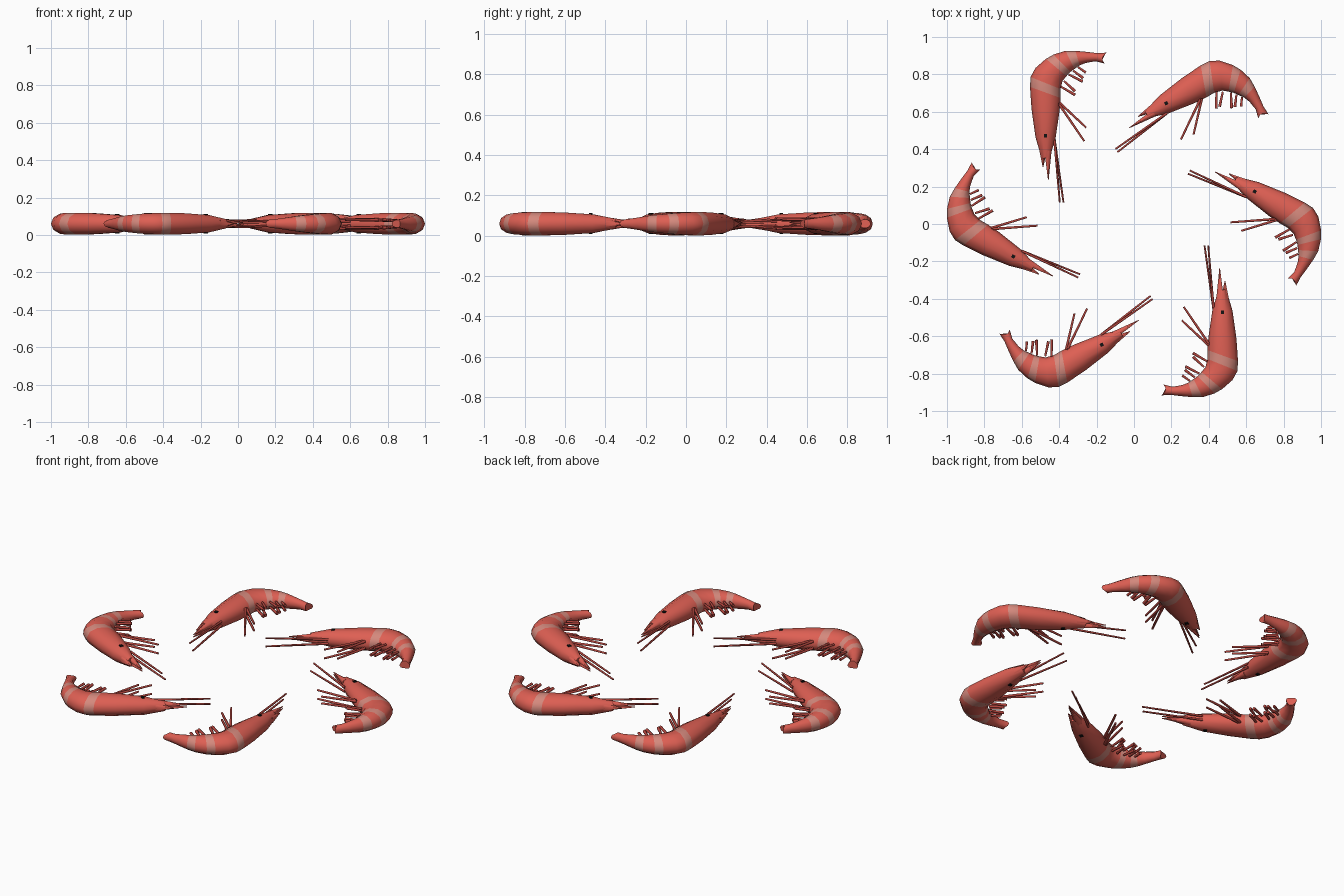
import bpy, bmesh, math
from mathutils import Vector, Matrix

if "Cube" in bpy.data.objects:
    bpy.data.objects.remove(bpy.data.objects["Cube"])

ZC = 0.06  # height of the midline of every shrimp


def material(name, rgb):
    m = bpy.data.materials.new(name)
    m.diffuse_color = (*rgb, 1)
    m.use_nodes = True
    m.node_tree.nodes["Principled BSDF"].inputs["Base Color"].default_value = m.diffuse_color
    return m


SHELL = material("shell red", (0.73, 0.115, 0.087))
BAND = material("pale band", (0.66, 0.25, 0.205))
LIMB = material("limb dark red", (0.45, 0.06, 0.048))
BLACK = material("eye black", (0.006, 0.006, 0.006))


def finish(bm, name, mats, smooth=0):
    bmesh.ops.recalc_face_normals(bm, faces=bm.faces)
    me = bpy.data.meshes.new(name)
    for f in bm.faces:
        f.smooth = smooth > 0
    bm.to_mesh(me)
    bm.free()
    if smooth:
        me.set_sharp_from_angle(angle=math.radians(smooth))
    for m in mats:
        me.materials.append(m)
    return me


def rod(bm, a, b, ra, rb, n=6):
    """Tapered rod between two points."""
    a, b = Vector(a), Vector(b)
    d = b - a
    mat = Matrix.Translation((a + b) / 2) @ d.to_track_quat('Z', 'Y').to_matrix().to_4x4()
    bmesh.ops.create_cone(bm, cap_ends=True, segments=n, radius1=ra, radius2=rb,
                          depth=d.length, matrix=mat)


def rods(name, mat, items, n=6):
    """Rods given as (x0, y0, x1, y1, z0, z1, r0, r1), mirrored about the midline."""
    bm = bmesh.new()
    for x0, y0, x1, y1, z0, z1, r0, r1 in items:
        for s in (1, -1):
            rod(bm, (x0, y0, ZC + s * z0), (x1, y1, ZC + s * z1), r0, r1, n)
    return finish(bm, name, [mat], 62)


# body loft: back point, belly point, half thickness, band flag for next segment
sections = [
    (.493, -.348, .450, -.358, .026, 0),
    (.527, -.465, .420, -.455, .048, 0),
    (.548, -.615, .398, -.604, .058, 0),
    (.556, -.733, .393, -.674, .060, 1),
    (.553, -.786, .393, -.722, .060, 0),
    (.527, -.834, .382, -.765, .058, 0),
    (.471, -.883, .361, -.791, .055, 1),
    (.430, -.906, .340, -.813, .051, 0),
    (.366, -.926, .318, -.829, .046, 1),
    (.313, -.926, .291, -.848, .041, 0),
    (.249, -.920, .259, -.861, .033, 0),
    (.200, -.914, .206, -.870, .026, 0),
    (.148, -.916, .158, -.858, .022, 0),
]


def make_body():
    n = 10
    bm = bmesh.new()
    rings = []
    for dx, dy, vx, vy, w, _ in sections:
        ring = []
        for k in range(n):
            t = 2 * math.pi * k / n
            c, s = math.cos(t) / 2, math.sin(t) * w / math.cos(math.pi / n / 2)
            ring.append(bm.verts.new(((dx + vx) / 2 + (dx - vx) * c,
                                      (dy + vy) / 2 + (dy - vy) * c, ZC + s)))
        rings.append(ring)
    for i in range(len(rings) - 1):
        for k in range(n):
            j = (k + 1) % n
            f = bm.faces.new((rings[i][k], rings[i][j], rings[i + 1][j], rings[i + 1][k]))
            f.material_index = sections[i][5]
    bm.faces.new(rings[0])
    # notched end of the tail fan
    for v in rings[-1]:
        v.co.x += 0.022 * (1 - min(1, abs(v.co.y + .887) / .028))
    bm.faces.new(rings[-1])
    return finish(bm, "body", [SHELL, BAND], 50)


def make_eyes():
    bm = bmesh.new()
    for s in (1, -1):
        bmesh.ops.create_cube(bm, size=0.018,
                              matrix=Matrix.Translation((.473, -.472, ZC + s * .043)))
    return finish(bm, "eyes", [BLACK])


def make_antennae():
    bm = bmesh.new()
    for x, s in ((.397, 1), (.377, -1)):
        rod(bm, (.425, -.45, ZC + s * .012), (x, -.115, ZC + s * .02), .007, .005, 5)
    return finish(bm, "antennae", [LIMB], 80)


parts = [
    make_body(), make_eyes(), make_antennae(),
    # spike on the back of the head and the longer pair of scales below it
    rods("rostrum", SHELL, [(.485, -.40, .487, -.305, 0.003, 0, .026, .002)]),
    rods("antenna_scales", SHELL, [(.460, -.39, .458, -.235, .010, .006, .022, .002)]),
    # walking legs
    rods("walking_legs", LIMB, [(.400, -.640, .266, -.443, .022, .026, .008, .006),
                                (.400, -.650, .255, -.515, .020, .020, .008, .006)]),
    # swimming legs
    rods("swimmerets", LIMB, [(.392, -.735, .315, -.690, .015, .020, .006, .009),
                              (.375, -.765, .315, -.710, .018, .022, .006, .009),
                              (.350, -.800, .275, -.762, .015, .020, .006, .009),
                              (.325, -.820, .272, -.780, .015, .018, .006, .009),
                              (.300, -.840, .258, -.810, .012, .015, .006, .008)]),
]

# six shrimps in a ring
for i in range(6):
    for me in parts:
        ob = bpy.data.objects.new(f"{me.name}_{i + 1}", me)
        ob.rotation_euler.z = math.radians(60 * i)
        bpy.context.collection.objects.link(ob)
